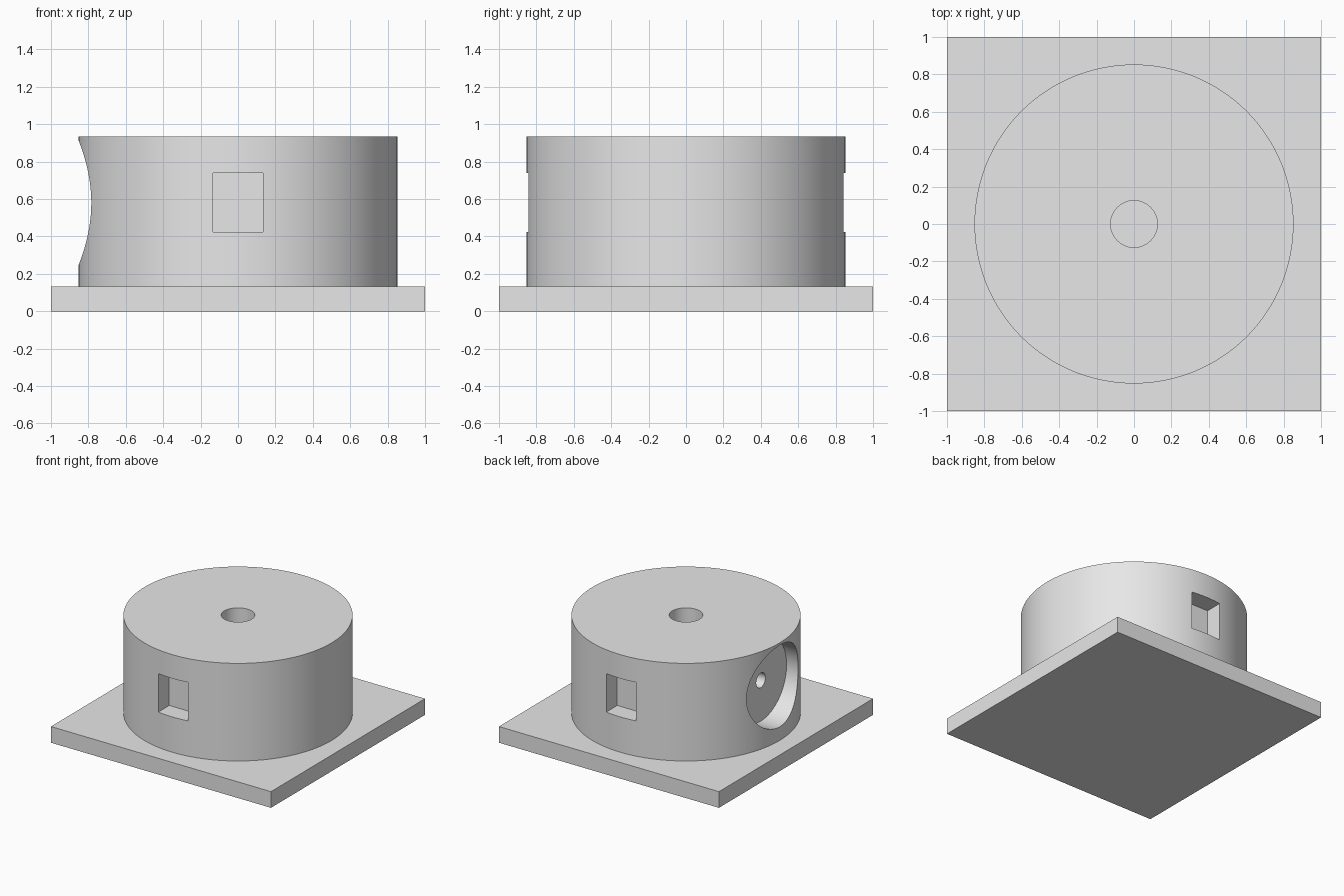
import bpy
import math

if "Cube" in bpy.data.objects:
    bpy.data.objects.remove(bpy.data.objects["Cube"], do_unlink=True)

BASE_TOP = 0.133
BODY_TOP = 0.935
BODY_RADIUS = 0.853
PORT_Z = 0.58

grey = bpy.data.materials.new("plain grey")
grey.use_nodes = True
colour = (0.8, 0.8, 0.8, 1)
grey.diffuse_color = colour
grey.node_tree.nodes["Principled BSDF"].inputs["Base Color"].default_value = colour


def finish(name):
    obj = bpy.context.object
    obj.name = name
    obj.data.materials.append(grey)
    return obj


def box(name, low, high):
    centre = [(a + b) / 2 for a, b in zip(low, high)]
    bpy.ops.mesh.primitive_cube_add(size=1, location=centre)
    bpy.context.object.scale = [b - a for a, b in zip(low, high)]
    bpy.ops.object.transform_apply(location=False, rotation=False, scale=True)
    return finish(name)


def cylinder(name, radius, length, location, sides=64, along_x=False):
    turn = (0, math.pi / 2, 0) if along_x else (0, 0, 0)
    bpy.ops.mesh.primitive_cylinder_add(
        vertices=sides, radius=radius, depth=length, location=location, rotation=turn)
    return finish(name)


def cut(target, cutter):
    cutter.hide_render = True
    mod = target.modifiers.new("cut", 'BOOLEAN')
    mod.operation = 'DIFFERENCE'
    mod.solver = 'EXACT'
    mod.object = cutter
    bpy.ops.object.select_all(action='DESELECT')
    bpy.context.view_layer.objects.active = target
    target.select_set(True)
    bpy.ops.object.modifier_apply(modifier=mod.name)
    bpy.data.objects.remove(cutter, do_unlink=True)


# Square base plate
box("base_plate", (-1, -1, 0), (1, 1, BASE_TOP))

# Round body, set slightly into the plate
bottom = BASE_TOP - 0.03
body = cylinder("round_body", BODY_RADIUS, BODY_TOP - bottom,
                (0, 0, (BODY_TOP + bottom) / 2), sides=128)

# Centre bore from the top
cut(body, cylinder("bore_cutter", 0.125, 2, (0, 0, 0.6)))

# Rectangular pockets front and back
for side in (-1, 1):
    near, far = sorted((side * 0.70, side * 1.0))
    cut(body, box("pocket_cutter", (-0.135, near, 0.423), (0.135, far, 0.739)))

# Round recess on the right side, with a small passage to the bore
cut(body, cylinder("recess_cutter", 0.335, 0.4, (-0.88, 0, PORT_Z), along_x=True))
cut(body, cylinder("passage_cutter", 0.06, 0.8, (-0.45, 0, PORT_Z), 32, along_x=True))

bpy.ops.object.select_all(action='DESELECT')
body.select_set(True)
bpy.context.view_layer.objects.active = body
bpy.ops.object.shade_smooth_by_angle(angle=math.radians(30))
